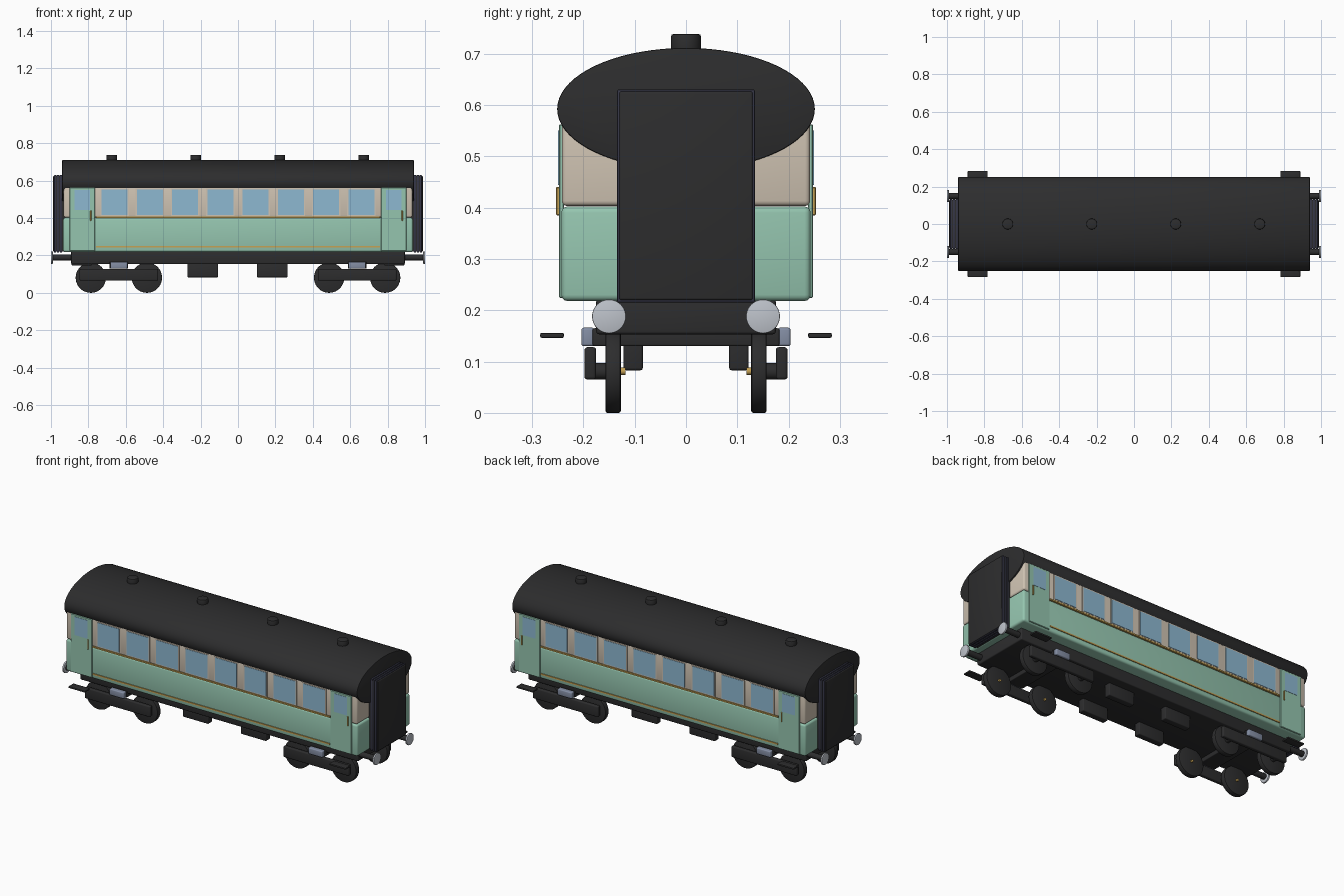
import bpy, bmesh, math
from mathutils import Matrix

if "Cube" in bpy.data.objects:
    bpy.data.objects.remove(bpy.data.objects["Cube"])

def material(name, rgb):
    m = bpy.data.materials.new(name)
    m.diffuse_color = (*rgb, 1)
    m.use_nodes = True
    m.node_tree.nodes["Principled BSDF"].inputs["Base Color"].default_value = m.diffuse_color
    return m

GREEN = material("sage green", (0.30, 0.56, 0.43))
CREAM = material("cream", (0.63, 0.55, 0.45))
BLACK = material("soft black", (0.026, 0.026, 0.027))
GLASS = material("window blue", (0.27, 0.48, 0.64))
GOLD = material("gold", (0.56, 0.36, 0.09))
SILVER = material("silver", (0.52, 0.55, 0.60))
STEEL = material("steel grey", (0.23, 0.27, 0.37))
BELLOWS = material("bellows blue", (0.035, 0.036, 0.06))

def finish(bm, name, mat, smooth=True):
    me = bpy.data.meshes.new(name)
    bm.to_mesh(me)
    bm.free()
    ob = bpy.data.objects.new(name, me)
    bpy.context.collection.objects.link(ob)
    me.materials.append(mat)
    if smooth:
        bpy.ops.object.select_all(action='DESELECT')
        ob.select_set(True)
        bpy.context.view_layer.objects.active = ob
        bpy.ops.object.shade_smooth_by_angle(angle=math.radians(35))
    return ob

def box(name, mat, x0, x1, y0, y1, z0, z1, bevel=0.0, seg=3):
    x0, x1 = sorted((x0, x1))
    y0, y1 = sorted((y0, y1))
    bm = bmesh.new()
    bmesh.ops.create_cube(bm, size=1)
    for v in bm.verts:
        v.co = ((x0 + x1) / 2 + v.co.x * (x1 - x0),
                (y0 + y1) / 2 + v.co.y * (y1 - y0),
                (z0 + z1) / 2 + v.co.z * (z1 - z0))
    if bevel:
        bmesh.ops.bevel(bm, geom=bm.edges[:], offset=bevel, segments=seg,
                        profile=0.5, affect='EDGES')
    return finish(bm, name, mat, bevel > 0)

def cylinder(name, mat, axis, a, b, centre, ra, rb=None, sides=32, bevel=0.0):
    """Cylinder from a to b along an axis; centre holds the other two coordinates in order."""
    rb = rb or ra
    bm = bmesh.new()
    bmesh.ops.create_cone(bm, cap_ends=True, segments=sides, radius1=1, radius2=1, depth=1)
    a, b = sorted((a, b))
    for v in bm.verts:
        u, w, t = v.co.x * ra, v.co.y * rb, (a + b) / 2 + v.co.z * (b - a)
        p, q = centre[0] + u, centre[1] + w
        v.co = {'x': (t, p, q), 'y': (p, t, q), 'z': (p, q, t)}[axis]
    bmesh.ops.recalc_face_normals(bm, faces=bm.faces[:])
    if bevel:
        rims = [e for e in bm.edges if any(len(f.verts) > 4 for f in e.link_faces)]
        bmesh.ops.bevel(bm, geom=rims, offset=bevel, segments=2, profile=0.5, affect='EDGES')
    return finish(bm, name, mat)

# Main shell
box("lower_body", GREEN, -0.935, 0.935, -0.243, 0.243, 0.218, 0.402, 0.012)
box("upper_body", CREAM, -0.932, 0.932, -0.242, 0.242, 0.403, 0.592, 0.01)
cylinder("roof", BLACK, 'x', -0.94, 0.94, (0, 0.592), 0.251, 0.119, sides=72, bevel=0.003)
for i in range(4):
    cylinder("roof_vent", BLACK, 'z', 0.69, 0.738, (-0.675 + 0.449 * i, 0), 0.029, bevel=0.004)

# Underframe and equipment boxes
box("underframe", BLACK, -0.892, 0.892, -0.175, 0.175, 0.153, 0.222, 0.006)
for s in (-1, 1):
    for x in (-0.188, 0.183):
        box("equipment_box", BLACK, x - 0.082, x + 0.082, s * 0.084, s * 0.122,
            0.083, 0.16, 0.005)

# Side details
for s in (-1, 1):
    for i in range(8):
        x = (i - 3.5) * 0.1885
        box("window_frame", CREAM, x - 0.076, x + 0.076, s * 0.238, s * 0.2445, 0.411, 0.558)
        box("window_glass", GLASS, x - 0.070, x + 0.070, s * 0.239, s * 0.2465, 0.417, 0.553)
    for name, z in (("waist_stripe", 0.404), ("lower_stripe", 0.247)):
        box(name, GOLD, -0.76, 0.76, s * 0.238, s * 0.2475, z - 0.004, z + 0.004)
    for d in (-1, 1):
        x = d * 0.8325
        box("door", GREEN, x - 0.068, x + 0.068, s * 0.238, s * 0.2475, 0.224, 0.562, 0.002, 1)
        box("door_glass", GLASS, x - 0.041, x + 0.041, s * 0.242, s * 0.249, 0.444, 0.55)
        box("door_handle", GOLD, x + 0.0425, x + 0.0485, s * 0.245, s * 0.253,
            0.385, 0.44, 0.0015, 1)
        box("foot_step", BLACK, d * 0.783, d * 0.889, s * 0.238, s * 0.284, 0.146, 0.156, 0.003, 2)

# Ends: bellows gangway and buffers
for d in (-1, 1):
    box("gangway_core", BLACK, d * 0.92, d * 0.988, -0.130, 0.130, 0.22, 0.626, 0.004)
    for i in range(3):
        x = 0.941 + 0.0155 * i
        box("bellows_fold", BELLOWS, d * x, d * (x + 0.011), -0.134, 0.134, 0.215, 0.630, 0.003, 2)
    for s in (-1, 1):
        cylinder("buffer_rod", BLACK, 'x', d * 0.88, d * 0.992, (s * 0.15, 0.188), 0.016)
        cylinder("buffer_head", SILVER, 'x', d * 0.990, d * 1.0, (s * 0.15, 0.188), 0.033,
                 sides=40, bevel=0.002)

# Bogies
for d in (-1, 1):
    c = d * 0.637
    box("bogie_bolster", BLACK, c - 0.05, c + 0.05, -0.182, 0.182, 0.13, 0.165, 0.004)
    for s in (-1, 1):
        box("bogie_side_frame", BLACK, c - 0.21, c + 0.21, s * 0.175, s * 0.198,
            0.065, 0.128, 0.006)
        box("bogie_spring", STEEL, c - 0.046, c + 0.046, s * 0.178, s * 0.204,
            0.13, 0.166, 0.005)
        for w in (-1, 1):
            x = c + w * 0.15
            cylinder("wheel", BLACK, 'y', s * 0.127, s * 0.157, (x, 0.081), 0.081,
                     sides=40, bevel=0.004)
            cylinder("axle_box", BLACK, 'y', s * 0.150, s * 0.18, (x, 0.081), 0.016)
            cylinder("axle_cap", GOLD, 'y', s * 0.118, s * 0.13, (x, 0.081), 0.007, sides=16)
